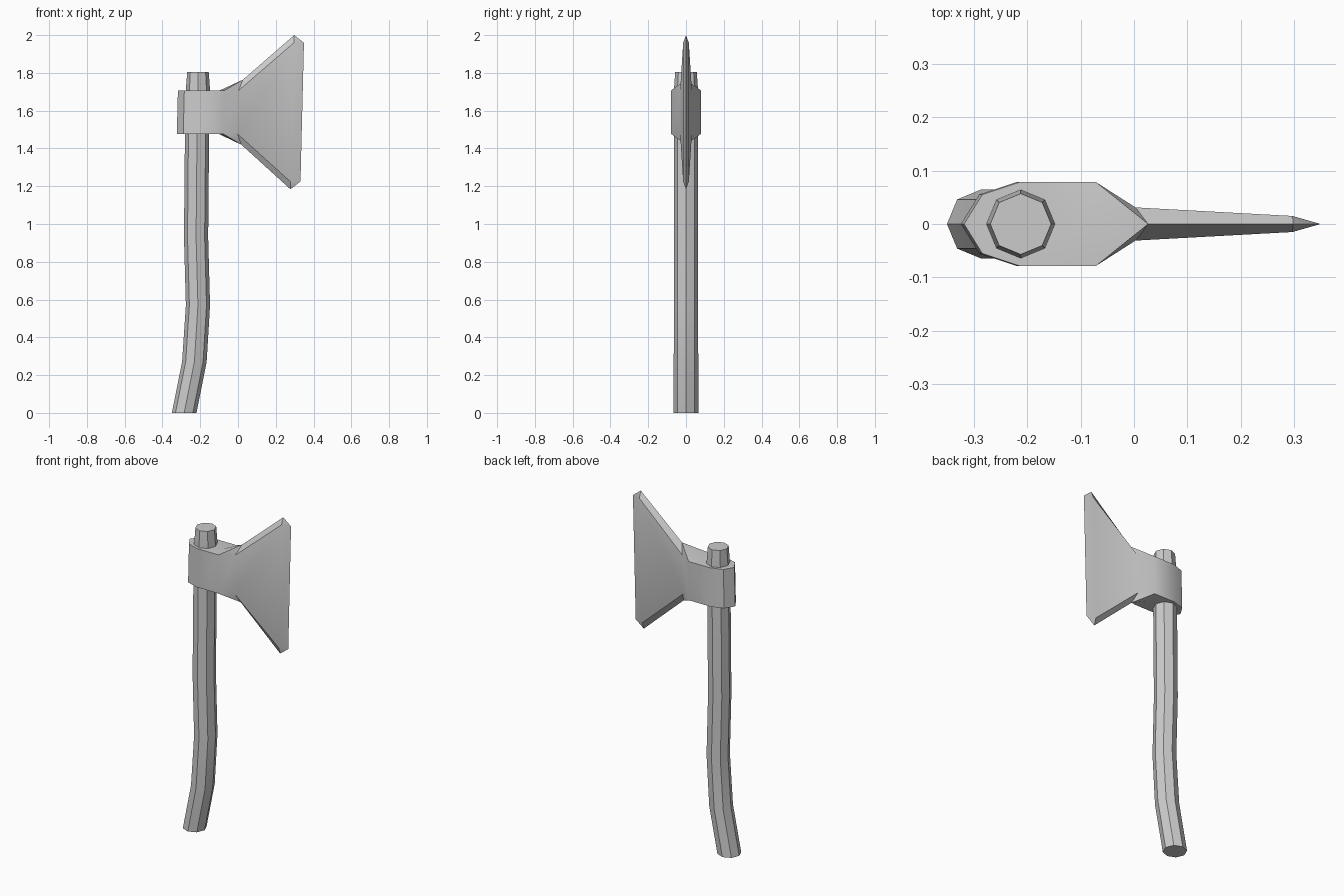
import bpy, bmesh, math

if "Cube" in bpy.data.objects:
    bpy.data.objects.remove(bpy.data.objects["Cube"])


def finish(name, bm, angle):
    bmesh.ops.remove_doubles(bm, verts=bm.verts, dist=1e-5)
    bmesh.ops.recalc_face_normals(bm, faces=bm.faces)
    mesh = bpy.data.meshes.new(name)
    bm.to_mesh(mesh)
    bm.free()
    ob = bpy.data.objects.new(name, mesh)
    bpy.context.collection.objects.link(ob)
    bpy.ops.object.select_all(action='DESELECT')
    ob.select_set(True)
    bpy.context.view_layer.objects.active = ob
    bpy.ops.object.shade_smooth_by_angle(angle=math.radians(angle))
    return ob


# Handle: octagonal rings along a gently curved path (centre x, z, radius)
path = [(-0.285, 0, .065), (-0.231, .27, .065), (-0.212, .57, .064),
        (-0.222, .93, .064), (-0.217, 1.47, .064), (-0.212, 1.71, .064),
        (-0.212, 1.805, .057)]
bm = bmesh.new()
rings = []
for cx, z, r in path:
    rings.append([bm.verts.new((cx + r * math.cos(i * math.pi / 4),
                                r * math.sin(i * math.pi / 4), z)) for i in range(8)])
for a, b in zip(rings, rings[1:]):
    for i in range(8):
        j = (i + 1) % 8
        bm.faces.new((a[i], a[j], b[j], b[i]))
bm.faces.new(rings[0])
bm.faces.new(rings[-1])
finish("handle", bm, 30)

# Axe head: points as (x, half thickness, half height) about the head's mid height
MID, LEAN = 1.592, 0.025
back = (-.321, 0, .115)
side = [(-.287, .055, .115), (-.215, .079, .115), (-.075, .079, .115),
        (0, .031, .115), (.2875, .015, .368)]
ridge = [(-.1, 0, .115), (.022, 0, .172), (.2875, 0, .408)]
edge = (.34, 0, .367)

bm = bmesh.new()
for sy in (1, -1):
    def face(points):
        bm.faces.new([bm.verts.new((x + LEAN * h, y * sy, MID + h)) for x, y, h in points])

    def low(p):
        return (p[0], p[1], -p[2])

    # collar and blade sides, running from the back to the cutting edge
    outline = [back] + side + [edge]
    for p, q in zip(outline, outline[1:]):
        face([low(p), low(q), q, p])
    # collar caps, ridged blade borders and pointed corners
    for flip in (lambda p: p, low):
        for poly in ([back, *side[:3], ridge[0]],
                     [ridge[0], side[2], ridge[1]],
                     [side[2], side[3], ridge[1]],
                     [ridge[1], side[3], side[4], ridge[2]],
                     [ridge[2], side[4], edge]):
            face([flip(p) for p in poly])
finish("axe_head", bm, 38)
